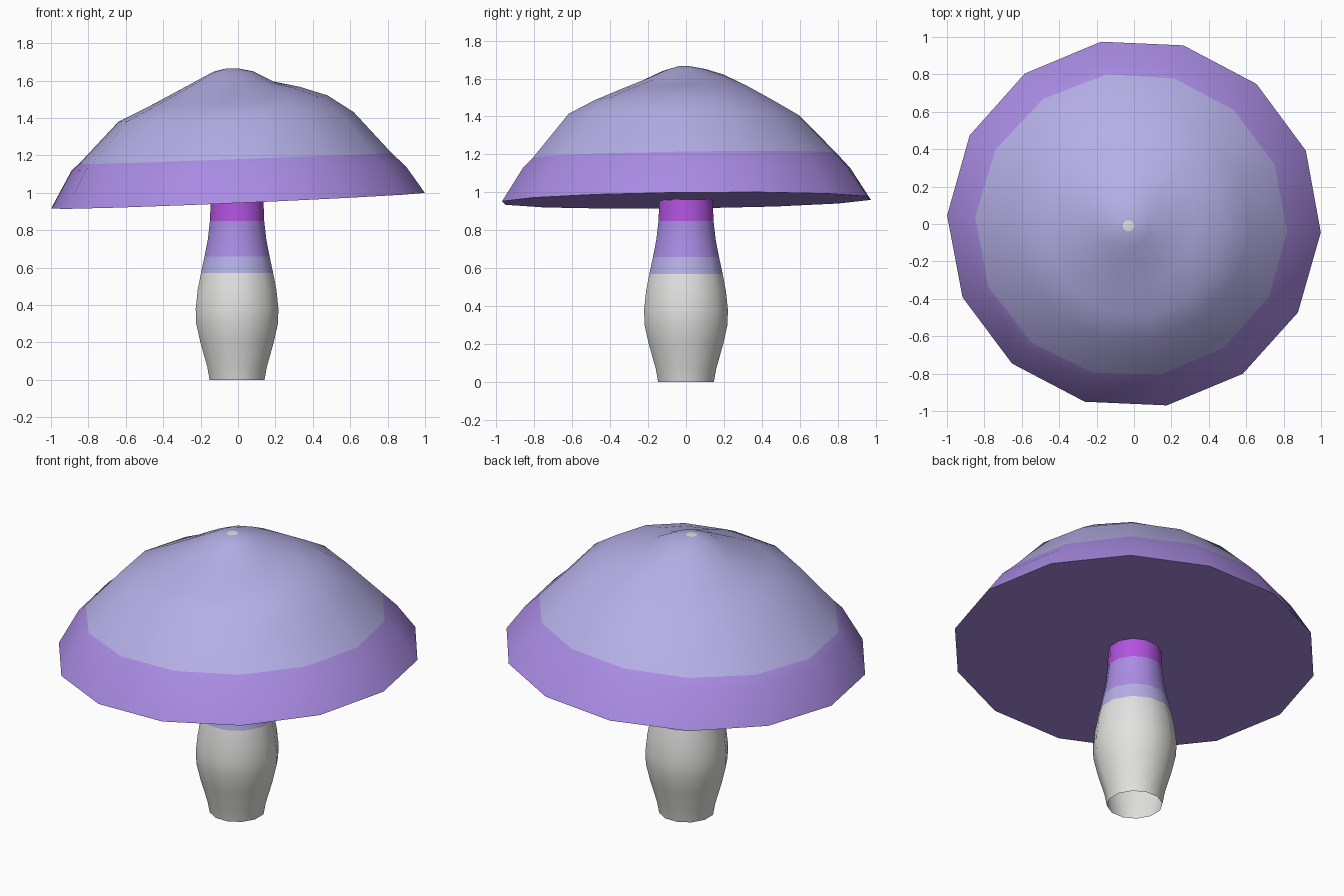
import bpy
import bmesh
from math import sin, cos, pi, radians

default = bpy.data.objects.get("Cube")
if default:
    bpy.data.objects.remove(default, do_unlink=True)


def linear(c):
    c /= 255
    return c / 12.92 if c <= 0.04045 else ((c + 0.055) / 1.055) ** 2.4


def material(name, *rgb):
    mat = bpy.data.materials.new(name)
    color = [linear(c) for c in rgb] + [1.0]
    mat.use_nodes = True
    mat.diffuse_color = color
    mat.node_tree.nodes["Principled BSDF"].inputs["Base Color"].default_value = color
    return mat


lavender = material("lavender", 180, 175, 230)
purple = material("purple", 170, 140, 228)
magenta = material("magenta", 178, 83, 224)
white = material("off white", 226, 226, 224)


def around(values, a):
    """Smooth value at angle a, given the values at +x, +y, -x, -y."""
    px, py, mx, my = values
    return ((px + py + mx + my) / 4 + (px - mx) / 2 * cos(a)
            + (py - my) / 2 * sin(a) + (px + mx - py - my) / 4 * cos(2 * a))


def ring(bm, radii, heights, sides, turn):
    angles = [turn + 2 * pi * i / sides for i in range(sides)]
    return [bm.verts.new((around(radii, a) * cos(a), around(radii, a) * sin(a),
                          around(heights, a))) for a in angles]


def bridge(bm, low, high, index):
    n = len(low)
    for i in range(n):
        j = (i + 1) % n
        bm.faces.new((low[i], low[j], high[j], high[i])).material_index = index


def finish(bm, name, mats):
    mesh = bpy.data.meshes.new(name)
    bm.to_mesh(mesh)
    bm.free()
    obj = bpy.data.objects.new(name, mesh)
    bpy.context.collection.objects.link(obj)
    for mat in mats:
        mesh.materials.append(mat)
    bpy.ops.object.select_all(action="DESELECT")
    obj.select_set(True)
    bpy.context.view_layer.objects.active = obj
    bpy.ops.object.shade_smooth_by_angle(angle=radians(60))
    return obj


# Cap: lopsided rings from rim to tip, (radii, heights) at +x, +y, -x, -y
CAP = [
    ((1.0, .99, 1.0, .985), (1.0, .968, .915, .945)),
    ((.90, .88, .89, .87), (1.14, 1.13, 1.12, 1.13)),
    ((.82, .81, .85, .82), (1.215, 1.205, 1.155, 1.18)),
    ((.62, .61, .64, .63), (1.43, 1.405, 1.38, 1.41)),
    ((.48, .47, .47, .49), (1.52, 1.48, 1.465, 1.48)),
    ((.33, .33, .33, .34), (1.567, 1.56, 1.54, 1.545)),
    ((.20, .20, .20, .20), (1.59, 1.62, 1.61, 1.605)),
    ((.08, .10, .13, .12), (1.65, 1.65, 1.648, 1.64)),
]
bm = bmesh.new()
rings = [ring(bm, r, z, 14, radians(-2.6)) for r, z in CAP]
for k in range(len(rings) - 1):
    bridge(bm, rings[k], rings[k + 1], 0 if k < 2 else 1)
bm.faces.new(rings[0][::-1]).material_index = 0

# Pale spot at the tip
tip = []
for i in range(14):
    a = radians(-2.6) + 2 * pi * i / 14
    tip.append(bm.verts.new((-.03 + .03 * cos(a), -.01 + .03 * sin(a), 1.665)))
bridge(bm, rings[-1], tip, 1)
bm.faces.new(tip).material_index = 2
finish(bm, "cap", [purple, lavender, white])

# Stem: open turned tube, (radius, height, colour of the band above)
STEM = [(.152, 0, 0), (.165, .07, 0), (.203, .2, 0), (.226, .3, 0), (.229, .38, 0),
        (.218, .48, 0), (.2, .57, 1), (.18, .66, 2), (.162, .75, 2),
        (.15, .85, 3), (.146, .965, 3)]
bm = bmesh.new()
rings = [ring(bm, [r] * 4, [z] * 4, 12, radians(15)) for r, z, _ in STEM]
for k in range(len(rings) - 1):
    bridge(bm, rings[k], rings[k + 1], STEM[k][2])
stem = finish(bm, "stem", [white, lavender, purple, magenta])
stem.location.x = -.005
